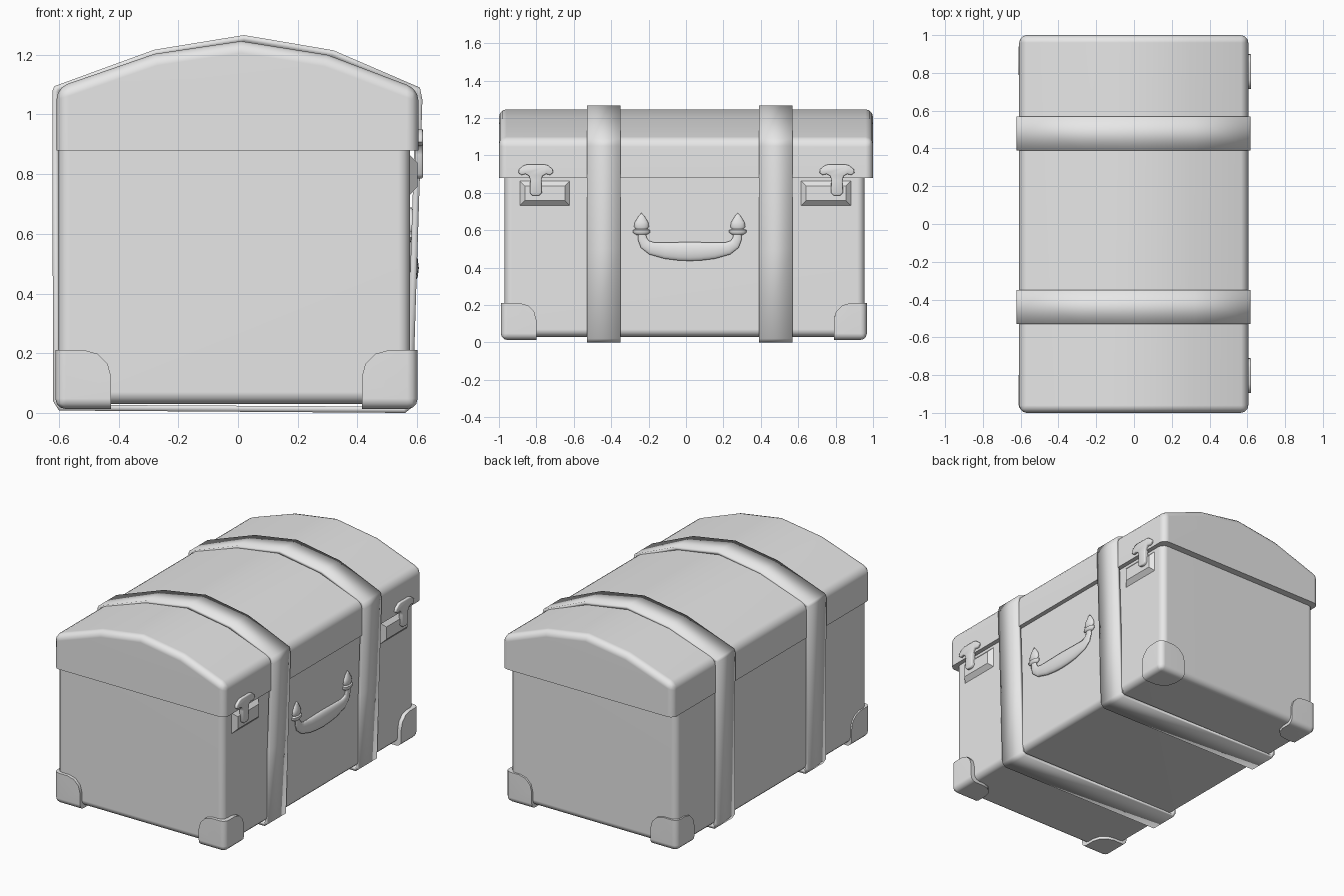
import bpy
import bmesh
import math
from mathutils import Vector

default = bpy.data.objects.get("Cube")
if default:
    bpy.data.objects.remove(default)

GREY = (0.8, 0.8, 0.8, 1.0)
mat = bpy.data.materials.new("plain grey")
mat.use_nodes = True
mat.diffuse_color = GREY
mat.node_tree.nodes["Principled BSDF"].inputs["Base Color"].default_value = GREY


def shade(ob, angle=40, weighted=False):
    bpy.ops.object.select_all(action="DESELECT")
    bpy.context.view_layer.objects.active = ob
    ob.select_set(True)
    bpy.ops.object.shade_smooth_by_angle(angle=math.radians(angle))
    if weighted:
        ob.modifiers.new("Weighted normals", "WEIGHTED_NORMAL").keep_sharp = True
    return ob


def finish(bm, name, angle=40, weighted=False):
    bmesh.ops.recalc_face_normals(bm, faces=bm.faces)
    mesh = bpy.data.meshes.new(name)
    bm.to_mesh(mesh)
    bm.free()
    mesh.materials.append(mat)
    ob = bpy.data.objects.new(name, mesh)
    bpy.context.collection.objects.link(ob)
    return shade(ob, angle, weighted)


def prism(outline, axis, low, high):
    """Extrude a closed outline along the x or y axis."""
    bm = bmesh.new()
    place = (lambda p: (low, p[0], p[1])) if axis == "x" else (lambda p: (p[0], low, p[1]))
    face = bm.faces.new([bm.verts.new(place(p)) for p in outline])
    out = bmesh.ops.extrude_face_region(bm, geom=[face])
    move = Vector((high - low, 0, 0)) if axis == "x" else Vector((0, high - low, 0))
    bmesh.ops.translate(bm, vec=move, verts=[g for g in out["geom"] if isinstance(g, bmesh.types.BMVert)])
    bmesh.ops.recalc_face_normals(bm, faces=bm.faces)
    return bm


def bevel(bm, test, width, segments=3):
    edges = [e for e in bm.edges if test(e)]
    bmesh.ops.bevel(bm, geom=edges, offset=width, segments=segments, profile=0.5,
                    affect="EDGES", clamp_overlap=True)


def sharp(e):
    return e.calc_face_angle(0) > math.radians(40)


def mid(e):
    return (e.verts[0].co + e.verts[1].co) / 2


# Main box, flush with the lid along the hinge side
body = prism([(-0.603, 0.03), (0.577, 0.03), (0.577, 0.9), (-0.603, 0.9)], "y", -0.97, 0.955)
bevel(body, lambda e: mid(e).z < 0.89, 0.04)
finish(body, "body", weighted=True)

# Domed lid with rounded rim
DOME = [(0.605, 1.085), (0.3, 1.2), (0.01, 1.246), (-0.28, 1.203), (-0.608, 1.09)]
lid = prism([(-0.608, 0.88), (0.605, 0.88)] + DOME, "y", -1, 1)
bevel(lid, lambda e: sharp(e) and mid(e).z > 0.89, 0.04)
finish(lid, "lid", weighted=True)

# Two straps wrapped round the trunk
STRAP = [(-0.6, 0.008), (0.56, 0), (0.585, 0.02), (0.6, 0.5), (0.618, 1.05), (0.61, 1.09),
         (0.32, 1.215), (0.02, 1.266), (-0.28, 1.217), (-0.615, 1.095), (-0.622, 1.08), (-0.62, 0.04)]
for side, start in (("front", -0.53), ("back", 0.39)):
    band = prism(STRAP, "y", start, start + 0.18)
    caps = [f for f in band.faces if len(f.verts) > 4]
    # Normals are already outward, so only the open ring is kept for thickening
    bmesh.ops.delete(band, geom=caps, context="FACES_ONLY")
    mesh = bpy.data.meshes.new(side + "_strap")
    band.to_mesh(mesh)
    band.free()
    mesh.materials.append(mat)
    ob = bpy.data.objects.new(side + "_strap", mesh)
    bpy.context.collection.objects.link(ob)
    shade(ob, 35)
    thick = ob.modifiers.new("Thickness", "SOLIDIFY")
    thick.thickness = 0.022
    thick.offset = -1


# Rounded caps on the four bottom corners
def corner_cap(name, outer, inner):
    bm = bmesh.new()
    bmesh.ops.create_cube(bm, size=1)
    o, i = Vector(outer), Vector(inner)
    for v in bm.verts:
        v.co = [o[k] if v.co[k] < 0 else i[k] for k in range(3)]

    def matches(e, target):
        return sum(abs(mid(e)[k] - target[k]) < 0.001 for k in range(3)) == 2

    bmesh.ops.recalc_face_normals(bm, faces=bm.faces)
    bevel(bm, lambda e: matches(e, o), 0.035)
    bevel(bm, lambda e: matches(e, i) and e.calc_length() > 0.1, 0.09, 3)
    finish(bm, name, weighted=True)


for xname, x0, x1 in (("left", 0.602, 0.415), ("right", -0.612, -0.425)):
    for yname, y0, y1 in (("front", -0.99, -0.8), ("back", 0.967, 0.79)):
        corner_cap(f"{yname}_{xname}_corner", (x0, y0, 0.013), (x1, y1, 0.21))

# Latches: a raised plate with a shaped hasp hanging over it
HASP = [(0.045, 0.952), (0.065, 0.946), (0.09, 0.926), (0.093, 0.907), (0.077, 0.895), (0.055, 0.9),
        (0.036, 0.89), (0.03, 0.865), (0.032, 0.8), (0.018, 0.785)]
for side, plate_y, hasp_y in (("front", -0.755, -0.803), ("back", 0.748, 0.807)):
    w, low, high = 0.135, 0.73, 0.865
    plate = prism([(plate_y - w, low), (plate_y + w, low), (plate_y + w, high), (plate_y - w, high)],
                  "x", 0.56, 0.602)
    for v in plate.verts:
        if v.co.x > 0.6:
            v.co.y += math.copysign(0.028, plate_y - v.co.y)
            v.co.z += math.copysign(0.028, (low + high) / 2 - v.co.z)
        else:
            v.co.x = 0.575
    finish(plate, side + "_latch_plate", 20)

    outline = [(hasp_y + y, z) for y, z in HASP] + [(hasp_y - y, z) for y, z in reversed(HASP)]
    hasp = prism(outline, "x", 0.595, 0.62)
    bevel(hasp, lambda e: abs(e.verts[0].co.x - 0.62) + abs(e.verts[1].co.x - 0.62) < 0.001, 0.006, 2)
    finish(hasp, side + "_latch_hasp", 50)

# Handle mounts: flattened acorn shapes with a collar
ACORN = [(0, 0.692), (0.015, 0.676), (0.036, 0.642), (0.04, 0.618), (0.03, 0.606), (0.046, 0.6),
         (0.046, 0.587), (0.028, 0.575), (0, 0.57)]
for side, y in (("front", -0.238), ("back", 0.277)):
    bm = bmesh.new()
    points = [bm.verts.new((r, 0, z)) for r, z in ACORN]
    edges = [bm.edges.new(pair) for pair in zip(points, points[1:])]
    bmesh.ops.spin(bm, geom=points + edges, cent=(0, 0, 0), axis=(0, 0, 1),
                   angle=math.tau, steps=16, use_duplicate=False)
    bmesh.ops.remove_doubles(bm, verts=bm.verts, dist=0.0005)
    bmesh.ops.scale(bm, vec=(0.45, 1, 1), verts=bm.verts)
    bmesh.ops.translate(bm, vec=(0.58, y, 0), verts=bm.verts)
    finish(bm, side + "_handle_mount", 50)

# Drooping grip, thicker in the middle
GRIP = [(-0.257, 0.59, 0.022), (-0.254, 0.555, 0.025), (-0.24, 0.525, 0.03), (-0.205, 0.503, 0.036),
        (-0.13, 0.491, 0.046), (-0.06, 0.487, 0.051)]
path = GRIP + [(0, 0.486, 0.053)] + [(-y, z, r) for y, z, r in reversed(GRIP)]
curve = bpy.data.curves.new("handle", "CURVE")
curve.dimensions = "3D"
curve.bevel_depth = 1
curve.bevel_resolution = 3
curve.use_fill_caps = True
spline = curve.splines.new("POLY")
spline.points.add(len(path) - 1)
for point, (y, z, r) in zip(spline.points, path):
    point.co = (0, y, z, 1)
    point.radius = r
curve.materials.append(mat)
handle = bpy.data.objects.new("handle", curve)
handle.location = (0.585, 0.02, 0)
handle.scale = (0.4, 1, 1)
bpy.context.collection.objects.link(handle)
bpy.ops.object.select_all(action="DESELECT")
bpy.context.view_layer.objects.active = handle
handle.select_set(True)
bpy.ops.object.convert(target="MESH")
shade(bpy.context.view_layer.objects.active, 50)
